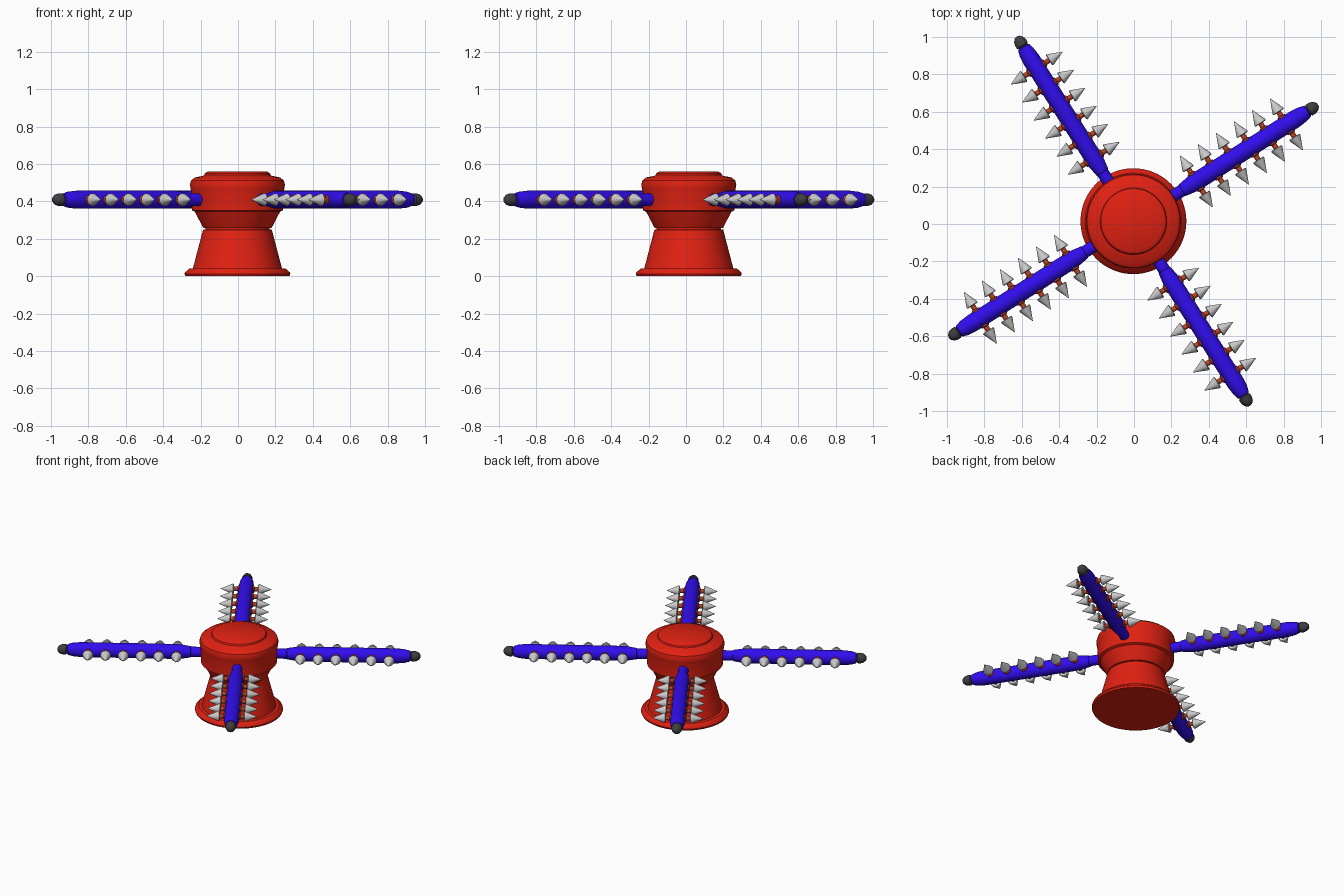
import bpy, bmesh
from math import radians, cos, sin, tau
from mathutils import Matrix, Vector

if "Cube" in bpy.data.objects:
    bpy.data.objects.remove(bpy.data.objects["Cube"])


def material(name, rgb):
    m = bpy.data.materials.new(name)
    m.diffuse_color = (*rgb, 1)
    m.use_nodes = True
    m.node_tree.nodes["Principled BSDF"].inputs["Base Color"].default_value = m.diffuse_color
    return m


RED = material("red", (0.75, 0.015, 0.006))
BLUE = material("blue", (0.03, 0.004, 0.85))
DARK = material("dark_grey", (0.05, 0.05, 0.05))
RUST = material("rust", (0.5, 0.06, 0.02))


def lathe(name, profile, mat=None, places=(Matrix(),), sides=32):
    """Spin a (radius, height) profile round z, copied at each placement."""
    bm = bmesh.new()
    for place in places:
        rings = []
        for r, z in profile:
            rings.append([bm.verts.new(place @ Vector((r * cos(tau * i / sides),
                                                       r * sin(tau * i / sides), z)))
                          for i in range(sides)])
        for a, b in zip(rings, rings[1:]):
            for i in range(sides):
                j = (i + 1) % sides
                bm.faces.new((a[i], a[j], b[j], b[i]))
        bm.faces.new(rings[0][::-1])
        bm.faces.new(rings[-1])
    bmesh.ops.recalc_face_normals(bm, faces=bm.faces)
    mesh = bpy.data.meshes.new(name)
    bm.to_mesh(mesh)
    bm.free()
    obj = bpy.data.objects.new(name, mesh)
    bpy.context.collection.objects.link(obj)
    if mat:
        mesh.materials.append(mat)
    bpy.ops.object.select_all(action='DESELECT')
    obj.select_set(True)
    bpy.context.view_layer.objects.active = obj
    bpy.ops.object.shade_smooth_by_angle(angle=radians(35))
    return obj


centre = Matrix.Translation((-0.003, 0.015, 0))

# Flared pedestal and hub
lathe("pedestal", [(0.278, 0), (0.283, 0.012), (0.281, 0.02), (0.258, 0.04), (0.238, 0.042),
                   (0.184, 0.248), (0.172, 0.25), (0.172, 0.264)], RED, [centre], 64)
lathe("hub", [(0.182, 0.258), (0.187, 0.266), (0.228, 0.345), (0.244, 0.352), (0.246, 0.45),
              (0.25, 0.465), (0.254, 0.49), (0.248, 0.512), (0.228, 0.528), (0.185, 0.536),
              (0.178, 0.54), (0.174, 0.55), (0.157, 0.56)], RED, [centre], 64)

# Four spiked arms, built along +z then laid outwards
for n in range(4):
    arm = (centre @ Matrix.Translation((0, 0, 0.409))
           @ Matrix.Rotation(radians(32.3 + 90 * n), 4, 'Z')
           @ Matrix.Rotation(radians(90), 4, 'Y'))
    lathe(f"arm_neck_{n}", [(0.033, 0.2), (0.033, 0.33)], BLUE, [arm])
    lathe(f"arm_{n}", [(0.03, 0.306), (0.036, 0.31), (0.048, 0.385), (0.048, 1.02),
                       (0.043, 1.07), (0.034, 1.1), (0.028, 1.104)], BLUE, [arm])
    lathe(f"arm_tip_{n}", [(0.026, 1.09), (0.027, 1.105), (0.034, 1.112), (0.034, 1.13),
                           (0.028, 1.15), (0.015, 1.164), (0.004, 1.167)], DARK, [arm], 24)
    # Spikes in pairs on both sides
    spots = [arm @ Matrix.Translation((0, 0, 0.398 + 0.114 * i))
             @ Matrix.Rotation(radians(90 * side), 4, 'X')
             for i in range(6) for side in (-1, 1)]
    lathe(f"spike_collars_{n}", [(0.024, 0.03), (0.024, 0.05), (0.018, 0.055), (0.014, 0.055),
                                 (0.014, 0.085)], RUST, spots, 16)
    lathe(f"spikes_{n}", [(0.029, 0.078), (0.034, 0.082), (0.032, 0.09), (0.001, 0.163)],
          None, spots, 20)
